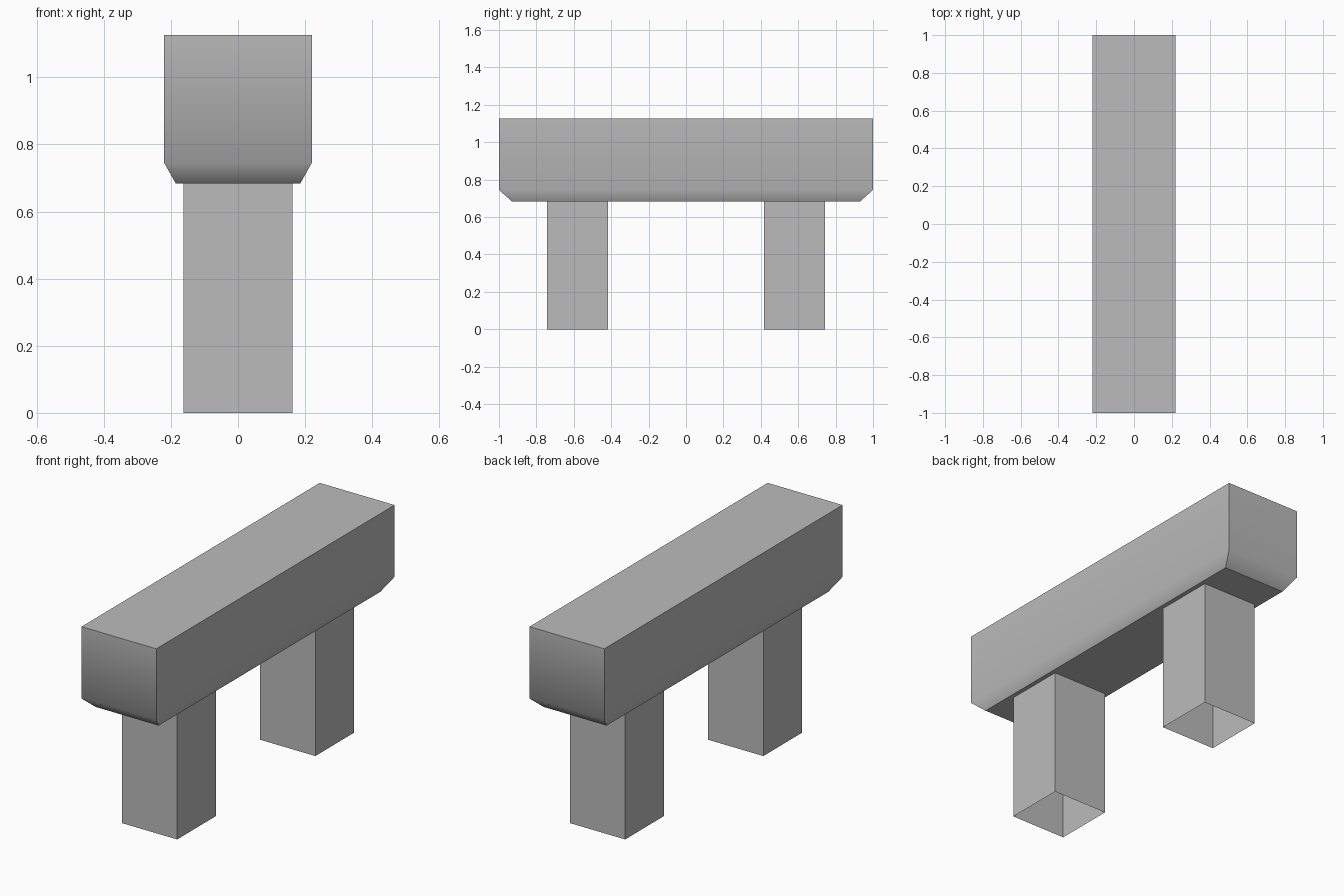
import bpy
import bmesh

cube = bpy.data.objects.get("Cube")
if cube:
    bpy.data.objects.remove(cube, do_unlink=True)

grey = bpy.data.materials.new("stone grey")
grey.use_nodes = True
grey.diffuse_color = (0.5, 0.5, 0.5, 1)
grey.node_tree.nodes["Principled BSDF"].inputs["Base Color"].default_value = (0.5, 0.5, 0.5, 1)


def loft(name, center_y, rings, cap_ends, soft_level=None):
    """Stack rectangular rings (half x, half y, z); blend shading at soft_level."""
    bm = bmesh.new()
    loops = [[bm.verts.new((sx * hx, center_y + sy * hy, z))
              for sx, sy in ((-1, -1), (1, -1), (1, 1), (-1, 1))]
             for hx, hy, z in rings]
    for low, high in zip(loops, loops[1:]):
        for i in range(4):
            j = (i + 1) % 4
            bm.faces.new((low[i], low[j], high[j], high[i]))
    if cap_ends:
        bm.faces.new(loops[0][::-1])
        bm.faces.new(loops[-1])
    for face in bm.faces:
        face.smooth = soft_level is not None
    soft = set(loops[soft_level]) if soft_level is not None else set()
    for edge in bm.edges:
        edge.smooth = all(v in soft for v in edge.verts)
    mesh = bpy.data.meshes.new(name)
    bm.to_mesh(mesh)
    bm.free()
    mesh.materials.append(grey)
    obj = bpy.data.objects.new(name, mesh)
    bpy.context.collection.objects.link(obj)
    return obj


# Heavy beam with a tapered underside
loft("beam", 0, [(0.185, 0.93, 0.683), (0.22, 1.0, 0.745), (0.22, 1.0, 1.127)],
     cap_ends=True, soft_level=1)

# Two square legs, open at the bottom
for name, y in (("front_leg", -0.58), ("back_leg", 0.58)):
    loft(name, y, [(0.162, 0.162, 0), (0.162, 0.162, 0.683)], cap_ends=False)
